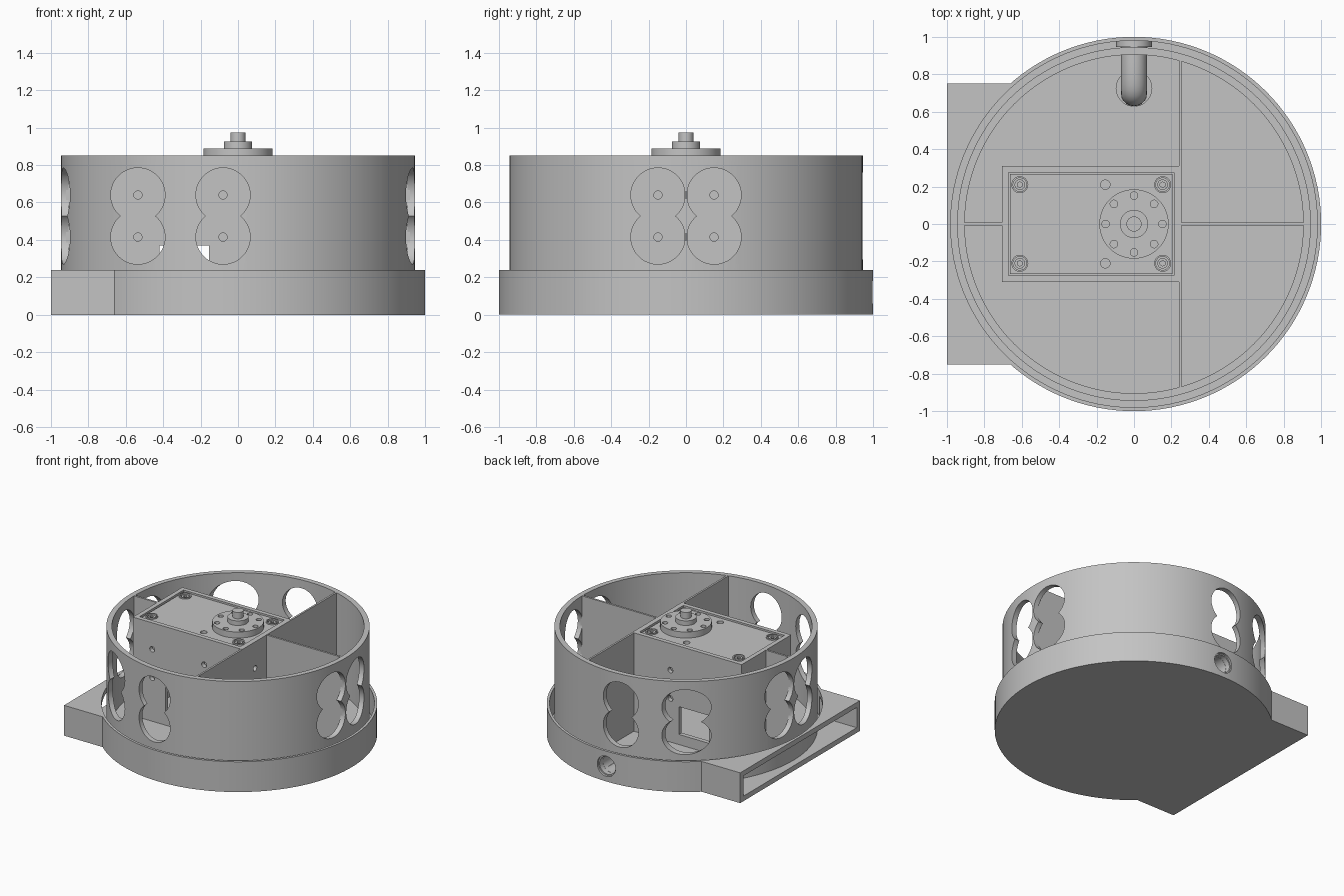
import bpy
from math import pi, cos, sin
from mathutils import Vector

if "Cube" in bpy.data.objects:
    bpy.data.objects.remove(bpy.data.objects["Cube"])

GREY = (0.55, 0.55, 0.55, 1)
grey = bpy.data.materials.new("plain grey")
grey.use_nodes = True
grey.diffuse_color = GREY
grey.node_tree.nodes["Principled BSDF"].inputs["Base Color"].default_value = GREY


def box(name, lo, hi):
    lo, hi = Vector(lo), Vector(hi)
    bpy.ops.mesh.primitive_cube_add(size=1, location=(lo + hi) / 2)
    ob = bpy.context.object
    ob.name = name
    ob.scale = hi - lo
    bpy.ops.object.transform_apply(location=True, rotation=True, scale=True)
    return ob


def rod(name, start, end, radius, sides=48):
    start, end = Vector(start), Vector(end)
    axis = end - start
    bpy.ops.mesh.primitive_cylinder_add(vertices=sides, radius=radius, depth=axis.length,
                                        location=(start + end) / 2)
    ob = bpy.context.object
    ob.name = name
    ob.rotation_euler = axis.to_track_quat("Z", "Y").to_euler()
    bpy.ops.object.transform_apply(location=True, rotation=True, scale=True)
    return ob


def boolean(ob, tools, operation="DIFFERENCE"):
    for tool in tools:
        mod = ob.modifiers.new("cut", "BOOLEAN")
        mod.operation, mod.solver, mod.object = operation, "EXACT", tool
        bpy.context.view_layer.objects.active = ob
        bpy.ops.object.modifier_apply(modifier=mod.name)
        bpy.data.objects.remove(tool)
    return ob


def finish(ob):
    ob.data.materials.clear()
    ob.data.materials.append(grey)
    bpy.ops.object.select_all(action="DESELECT")
    ob.select_set(True)
    bpy.context.view_layer.objects.active = ob
    if ob.type == "MESH":
        bpy.ops.object.shade_smooth_by_angle(angle=pi / 6)


TOP, BASE_TOP, FLOOR, PORT_Z = 0.85, 0.24, 0.04, 0.12
WINDOW_Z = (0.415, 0.64)
SIDE_X = (-0.535, -0.08)
END_Y = (-0.15, 0.15)

# Base cup with a rectangular chute, its slot and a round side port
base = rod("base_cup", (0, 0, 0), (0, 0, BASE_TOP), 1, 128)
boolean(base, [box("chute", (-1, -0.75, 0), (-0.3, 0.75, BASE_TOP))], "UNION")
boolean(base, [
    rod("cup_cutter", (0, 0, FLOOR), (0, 0, 0.5), 0.98, 128),
    box("slot_cutter", (-1.1, -0.71, FLOOR), (-0.4, 0.71, 0.2)),
    rod("port_cutter", (0, 0.9, PORT_Z), (0, 1.1, PORT_Z), 0.08),
])
finish(base)

# Inner drum with a floor
drum = rod("drum", (0, 0, FLOOR), (0, 0, TOP), 0.945, 128)
cuts = [rod("bore_cutter", (0, 0, 0.07), (0, 0, 1), 0.905, 128),
        rod("pipe_cutter", (0, 0.8, PORT_Z), (0, 1, PORT_Z), 0.068),
        rod("drain_cutter", (0, 0.725, 0), (0, 0.725, 0.1), 0.095)]
# Figure-eight windows through the drum on all four sides
for z in WINDOW_Z:
    cuts += [rod("window_cutter", (x, -1.1, z), (x, 1.1, z), 0.145) for x in SIDE_X]
    cuts += [rod("window_cutter", (-1.1, y, z), (1.1, y, z), 0.145) for y in END_Y]
finish(boolean(drum, cuts))

# Motor housing with screw holes and a cable opening
housing = box("motor_housing", (-0.705, -0.31, 0.065), (0.255, 0.31, TOP))
cuts = [box("well_cutter", (-0.67, -0.275, 0), (0.215, 0.275, 1)),
        box("cable_cutter", (-0.42, -0.5, 0.15), (-0.155, 0.5, 0.37))]
for z in WINDOW_Z:
    cuts += [rod("screw_cutter", (x, -0.5, z), (x, 0.5, z), 0.022, 24) for x in SIDE_X]
    cuts += [rod("screw_cutter", (-0.9, y, z), (0.5, y, z), 0.022, 24) for y in END_Y]
finish(boolean(housing, cuts))

# Partition walls from the housing to the drum
wall_top = TOP - 0.001
for name, lo, hi in [
    ("front_partition", (0.24, -0.885, 0.065), (0.255, -0.30, wall_top)),
    ("back_partition", (0.24, 0.30, 0.065), (0.255, 0.885, wall_top)),
    ("right_partition", (-0.92, -0.008, 0.065), (-0.70, 0.008, wall_top)),
    ("left_partition", (0.25, -0.008, 0.065), (0.92, 0.008, wall_top)),
]:
    finish(box(name, lo, hi))

# Motor body with a top plate and mounting holes
finish(box("motor_body", (-0.655, -0.26, 0.38), (0.2, 0.26, 0.80)))
plate = box("motor_plate", (-0.662, -0.268, 0.80), (0.207, 0.268, 0.84))
corners = [(x, y) for x in (-0.61, 0.153) for y in (-0.21, 0.21)]
cuts = [rod("corner_cutter", (x, y, 0.81), (x, y, 1), 0.038, 32) for x, y in corners]
cuts += [rod("hole_cutter", (-0.153, y, 0.81), (-0.153, y, 1), 0.025, 24)
         for y in (-0.21, 0.21)]
finish(boolean(plate, cuts))

# Corner screws, each a collar with a recessed head
for x, y in corners:
    collar = rod("screw_collar", (x, y, 0.80), (x, y, 0.85), 0.045, 32)
    boolean(collar, [rod("collar_cutter", (x, y, 0.815), (x, y, 1), 0.036, 32)])
    finish(collar)
    screw = rod("screw_head", (x, y, 0.81), (x, y, 0.843), 0.028, 24)
    boolean(screw, [rod("socket_cutter", (x, y, 0.82), (x, y, 1), 0.015, 6)])
    finish(screw)

# Output disc with a ring of holes, then hub and shaft
disc = rod("output_disc", (0, 0, 0.84), (0, 0, 0.888), 0.185, 64)
cuts = []
for i in range(8):
    x, y = 0.152 * cos(i * pi / 4), 0.152 * sin(i * pi / 4)
    cuts.append(rod("disc_cutter", (x, y, 0.85), (x, y, 1), 0.02, 20))
finish(boolean(disc, cuts))
finish(rod("output_hub", (0, 0, 0.87), (0, 0, 0.925), 0.075))
finish(rod("output_shaft", (0, 0, 0.9), (0, 0, 0.975), 0.04))

# Collar of the side port
port = rod("port_collar", (0, 0.945, PORT_Z), (0, 0.982, PORT_Z), 0.095)
boolean(port, [rod("collar_cutter", (0, 0.9, PORT_Z), (0, 1.1, PORT_Z), 0.07)])
finish(port)

# Pipe elbow from the port down into the floor
curve = bpy.data.curves.new("pipe_elbow", "CURVE")
curve.dimensions = "3D"
curve.bevel_depth, curve.bevel_resolution = 0.07, 8
spline = curve.splines.new("BEZIER")
spline.bezier_points.add(1)
ends = [((0, 0.975, PORT_Z), (0, 0.70, PORT_Z)), ((0, 0.70, 0.045), (0, 0.70, 0.10))]
for point, (co, handle) in zip(spline.bezier_points, ends):
    point.handle_left_type = point.handle_right_type = "FREE"
    point.co = point.handle_left = point.handle_right = co
spline.bezier_points[0].handle_right = ends[0][1]
spline.bezier_points[1].handle_left = ends[1][1]
elbow = bpy.data.objects.new("pipe_elbow", curve)
bpy.context.collection.objects.link(elbow)
finish(elbow)
